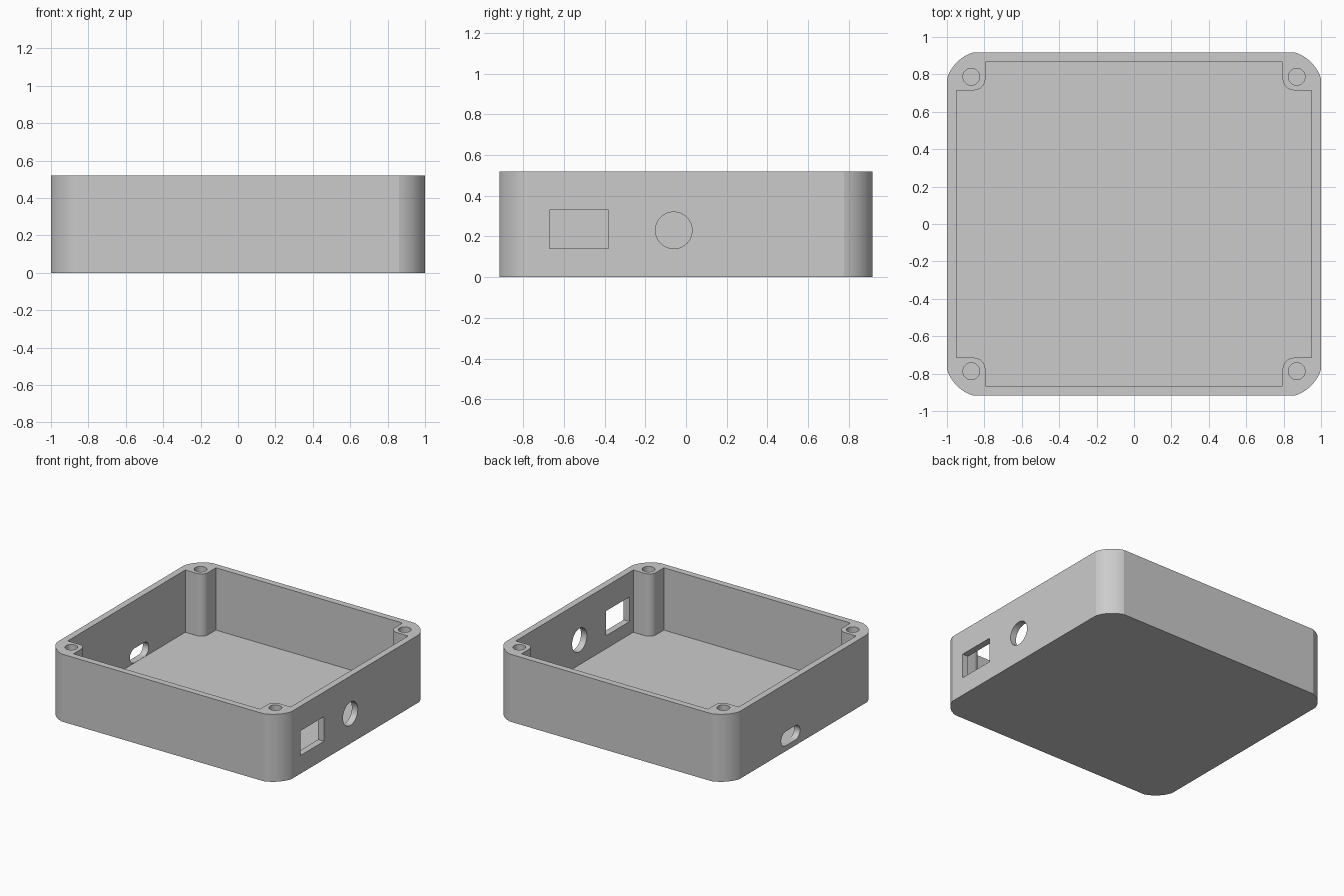
import bpy
import bmesh
from math import sin, cos, pi, radians
from mathutils import Matrix, Vector

old = bpy.data.objects.get("Cube")
if old:
    bpy.data.objects.remove(old, do_unlink=True)

# Overall sizes
HX, HY, HEIGHT = 1.0, 0.917, 0.52
WALL, FLOOR = 0.05, 0.04

grey = bpy.data.materials.new("plain grey")
grey.use_nodes = True
colour = (0.6, 0.6, 0.6, 1)
grey.diffuse_color = colour
grey.node_tree.nodes["Principled BSDF"].inputs["Base Color"].default_value = colour


def arc(cx, cy, r, start, end, steps=12):
    angles = [radians(start + (end - start) * i / steps) for i in range(steps + 1)]
    return [(cx + r * cos(a), cy + r * sin(a)) for a in angles]


def four_corners(quarter):
    """Mirror a counter-clockwise corner path into all four quadrants."""
    back = quarter[::-1]
    return (quarter + [(-x, y) for x, y in back]
            + [(-x, -y) for x, y in quarter] + [(x, -y) for x, y in back])


def prism(name, outline, depth, matrix):
    """Extrude a flat outline along its own z, then place it."""
    bm = bmesh.new()
    face = bm.faces.new([bm.verts.new((x, y, 0)) for x, y in outline])
    out = bmesh.ops.extrude_face_region(bm, geom=[face])
    moved = [v for v in out["geom"] if isinstance(v, bmesh.types.BMVert)]
    bmesh.ops.translate(bm, verts=moved, vec=(0, 0, depth))
    bmesh.ops.recalc_face_normals(bm, faces=bm.faces)
    bm.transform(matrix)
    mesh = bpy.data.meshes.new(name)
    bm.to_mesh(mesh)
    bm.free()
    mesh.materials.append(grey)
    obj = bpy.data.objects.new(name, mesh)
    bpy.context.collection.objects.link(obj)
    return obj


def up(x, y, z):
    return Matrix.Translation((x, y, z))


def through_side(x, y, z):
    """Local x -> y, local y -> z, extrusion -> x."""
    turn = Matrix(((0, 0, 1), (1, 0, 0), (0, 1, 0))).to_4x4()
    return Matrix.Translation((x - 0.1, y, z)) @ turn


# Box body with rounded corners
span = 17
reach = 0.14
radius = reach / (cos(radians(span)) - sin(radians(span)))
inset = radius * cos(radians(span))
corner = arc(HX - inset, HY - inset, radius, span, 90 - span)
case = prism("enclosure_body", four_corners(corner), HEIGHT, up(0, 0, 0))

# Cavity that leaves a rounded screw post in each corner
px, py, pr = 0.795, 0.715, 0.06
notch = ([(HX - WALL, py)] + arc(px + pr, py + pr, pr, 270, 180)
         + [(px, HY - WALL)])
cutters = [prism("cavity_cutter", four_corners(notch), HEIGHT, up(0, 0, FLOOR))]

# Screw holes in the posts
circle = arc(0, 0, 0.045, 0, 360, 32)[:-1]
for sx in (-1, 1):
    for sy in (-1, 1):
        cutters.append(prism("screw_hole_cutter", circle, 0.5,
                             up(sx * 0.87, sy * 0.787, 0.1)))

# Rectangular and round ports in the left wall
rectangle = [(-0.145, -0.095), (0.145, -0.095), (0.145, 0.095), (-0.145, 0.095)]
cutters.append(prism("square_port_cutter", rectangle, 0.2,
                     through_side(HX, -0.525, 0.235)))
cutters.append(prism("round_port_cutter", arc(0, 0, 0.09, 0, 360, 48)[:-1], 0.2,
                     through_side(HX, -0.06, 0.23)))

# Slot port in the right wall
slot = arc(0.06, 0, 0.055, -90, 90) + arc(-0.06, 0, 0.055, 90, 270)
cutters.append(prism("slot_port_cutter", slot, 0.2, through_side(-HX, 0.155, 0.097)))

# Cut everything out of the body
bpy.ops.object.select_all(action="DESELECT")
case.select_set(True)
bpy.context.view_layer.objects.active = case
for cutter in cutters:
    cutter.hide_render = True
    mod = case.modifiers.new("cut", "BOOLEAN")
    mod.operation = "DIFFERENCE"
    mod.solver = "EXACT"
    mod.object = cutter
    bpy.ops.object.modifier_apply(modifier=mod.name)
    bpy.data.objects.remove(cutter, do_unlink=True)

bpy.ops.object.shade_smooth_by_angle(angle=radians(16))
